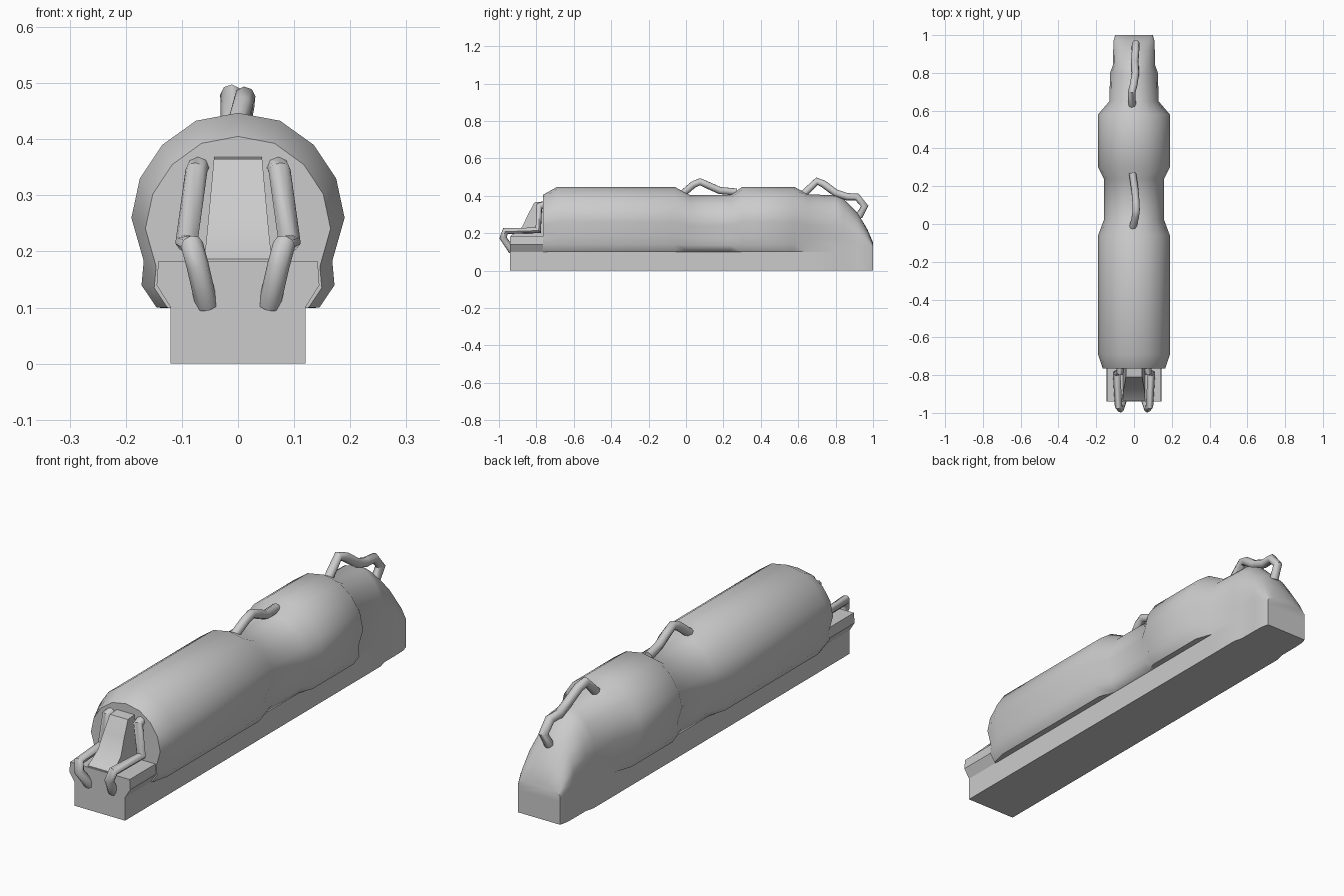
import bpy, bmesh, math

if "Cube" in bpy.data.objects:
    bpy.data.objects.remove(bpy.data.objects["Cube"])


def smooth(ob, angle):
    bpy.ops.object.select_all(action='DESELECT')
    ob.select_set(True)
    bpy.context.view_layer.objects.active = ob
    bpy.ops.object.shade_smooth_by_angle(angle=math.radians(angle))


def loft(name, rings, angle=40):
    """Skin closed rings of equal length and cap both ends."""
    bm = bmesh.new()
    vs = [[bm.verts.new(p) for p in r] for r in rings]
    n = len(rings[0])
    for a, b in zip(vs, vs[1:]):
        for i in range(n):
            j = (i + 1) % n
            bm.faces.new((a[i], a[j], b[j], b[i]))
    bm.faces.new(vs[0])
    bm.faces.new(vs[-1][::-1])
    bmesh.ops.recalc_face_normals(bm, faces=bm.faces)
    me = bpy.data.meshes.new(name)
    bm.to_mesh(me)
    bm.free()
    ob = bpy.data.objects.new(name, me)
    bpy.context.collection.objects.link(ob)
    smooth(ob, angle)
    return ob


def mirrored(half, y):
    """Half section (top to bottom, x >= 0) to a full ring at y."""
    full = half + [(-x, z) for x, z in reversed(half) if x > 0]
    return [(x, y, z) for x, z in full]


def tube(name, pts, r):
    cu = bpy.data.curves.new(name, 'CURVE')
    cu.dimensions = '3D'
    cu.bevel_depth = r
    cu.bevel_resolution = 2
    cu.use_fill_caps = True
    sp = cu.splines.new('POLY')
    sp.points.add(len(pts) - 1)
    for p, co in zip(sp.points, pts):
        p.co = (*co, 1)
    ob = bpy.data.objects.new(name, cu)
    bpy.context.collection.objects.link(ob)
    bpy.ops.object.select_all(action='DESELECT')
    ob.select_set(True)
    bpy.context.view_layer.objects.active = ob
    bpy.ops.object.convert(target='MESH')
    smooth(bpy.context.object, 50)


# Body with plinth: round upper section, sill and narrow foot
ARCH = [(0, .447), (.075, .433), (.135, .39), (.175, .33), (.19, .26)]
SILL = [(.168, .183), (.172, .14), (.145, .10)]


def body_section(y, w, top, foot):
    k, kz = w / .19, (top - .1) / .347
    half = [(x * k, .1 + (z - .1) * kz) for x, z in ARCH]
    half += [(max(x * k, foot), .1 + (z - .1) * kz) for x, z in SILL]
    return mirrored(half + [(foot, .099), (foot, 0)], y)


# y, half width, top height, foot half width
STATIONS = [(-.765, .165, .405, .12), (-.69, .19, .447, .12), (-.06, .19, .447, .12),
            (.02, .16, .405, .12), (.24, .16, .405, .12), (.30, .19, .447, .12),
            (.58, .19, .447, .12), (.65, .13, .408, .12), (.80, .127, .402, .12),
            (.84, .112, .385, .11), (.92, .11, .305, .11), (.97, .108, .22, .108),
            (1.0, .10, .15, .10)]
loft("body", [body_section(*s) for s in STATIONS])

# Front shelf
shelf = [(.142, .183), (.145, .14), (.12, .10), (.12, 0)]
loft("front_shelf", [mirrored(shelf, y) for y in (-.94, -.76)], 30)

# Sloping centre panel on the shelf
PANEL = [(-.75, .37, .042), (-.81, .365, .043), (-.845, .30, .049),
         (-.875, .235, .055), (-.935, .187, .06)]
loft("front_panel", [[(w, y, z), (.06, y, .17), (-.06, y, .17), (-w, y, z)]
                     for y, z, w in PANEL])

# Pair of bent front handles
for side, s in (("left", -1), ("right", 1)):
    tube("front_handle_" + side, [(s * x, y, z) for x, y, z in (
        (.07, -.75, .352), (.074, -.785, .345), (.092, -.79, .215),
        (.082, -.965, .212), (.072, -.978, .175), (.056, -.93, .105))], .02)

# Handles on the top
tube("middle_handle", [(-.008, -.025, .405), (.008, .04, .46), (.012, .075, .475),
                       (.01, .12, .455), (.005, .18, .428), (-.008, .27, .42)], .019)
tube("rear_handle", [(-.01, .63, .41), (-.012, .70, .478), (-.002, .735, .463),
                     (.008, .80, .415), (.004, .86, .395), (.008, .915, .393),
                     (.01, .955, .345), (.005, .925, .29)], .02)
